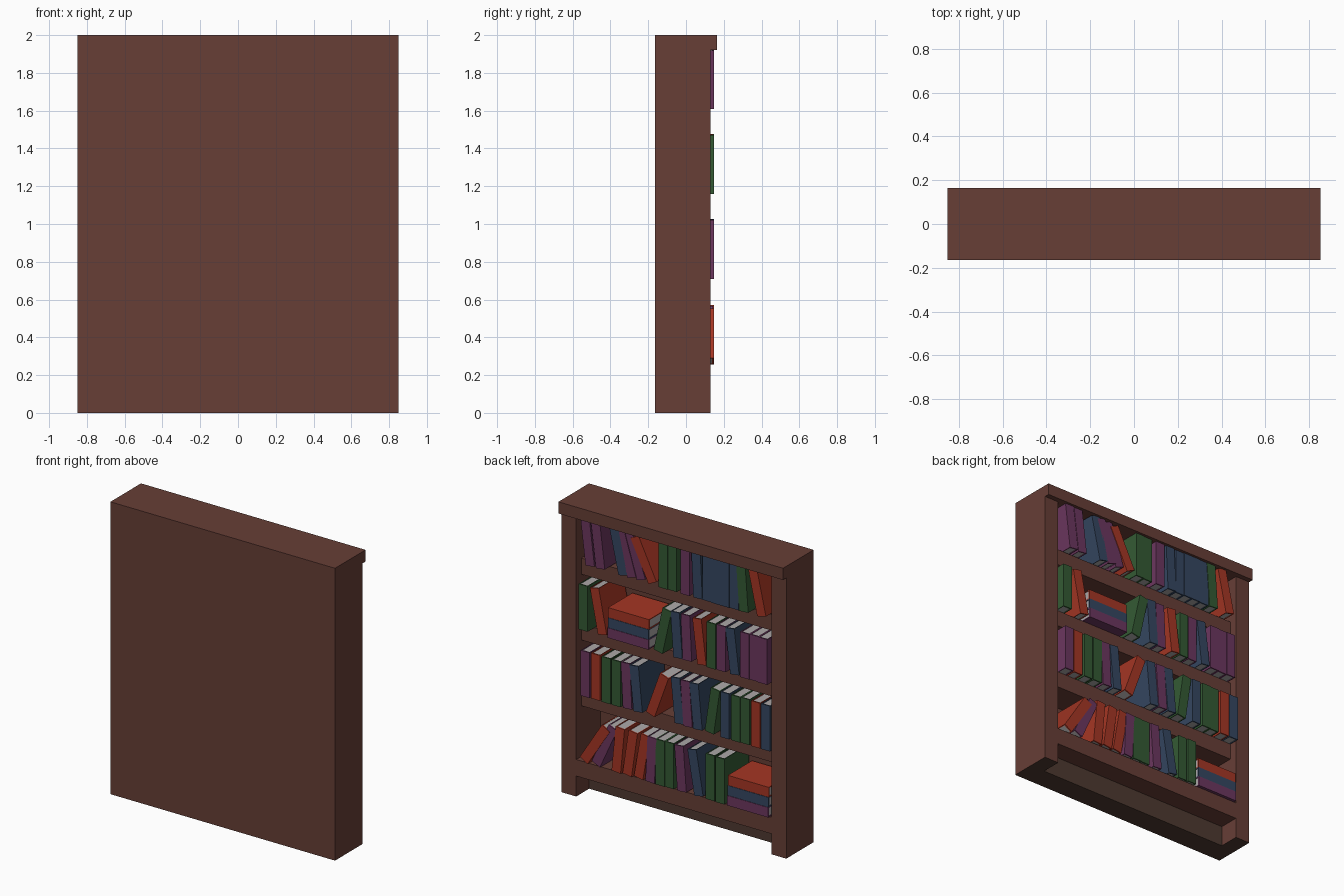
import bpy, bmesh, math
from mathutils import Matrix, Vector

if "Cube" in bpy.data.objects:
    bpy.data.objects.remove(bpy.data.objects["Cube"])


def mat(name, r, g, b):
    m = bpy.data.materials.new(name)
    lin = [((c / 255 + 0.055) / 1.055) ** 2.4 for c in (r, g, b)]
    m.diffuse_color = (*lin, 1)
    m.use_nodes = True
    m.node_tree.nodes["Principled BSDF"].inputs["Base Color"].default_value = m.diffuse_color
    return m


WOOD = mat("mahogany", 103, 62, 54)
DARK = mat("dark_base", 78, 57, 48)
PAGES = mat("pages", 172, 168, 168)
COVERS = {"R": mat("red_cover", 165, 54, 36), "P": mat("purple_cover", 108, 55, 95),
          "G": mat("green_cover", 52, 90, 52), "N": mat("navy_cover", 53, 71, 97)}


def add_box(bm, lo, hi, mi=0):
    lo, hi = Vector(lo), Vector(hi)
    mtx = Matrix.Translation((lo + hi) / 2) @ Matrix.Diagonal((*(hi - lo), 1))
    geo = bmesh.ops.create_cube(bm, size=1, matrix=mtx)
    for f in {f for v in geo["verts"] for f in v.link_faces}:
        f.material_index = mi


def finish(bm, name, mats):
    bm.normal_update()
    me = bpy.data.meshes.new(name)
    bm.to_mesh(me)
    bm.free()
    for m in mats:
        me.materials.append(m)
    ob = bpy.data.objects.new(name, me)
    bpy.context.collection.objects.link(ob)
    return ob


def part(name, lo, hi, m=WOOD, dark_bottom=False):
    bm = bmesh.new()
    add_box(bm, lo, hi)
    bm.normal_update()
    if dark_bottom:
        for f in bm.faces:
            f.material_index = int(f.normal.z < -0.5)
    return finish(bm, name, [m, DARK])


# Carcass: posts, back, crown, base; the open side faces +y
BACK, FRONT, IN = -0.165, 0.13, 0.74
for s, n in ((-1, "left_post"), (1, "right_post")):
    a, b = sorted((s * IN, s * 0.85))
    part(n, (a, BACK, 0), (b, FRONT, 1.92), WOOD, True)
part("back_panel", (-IN, BACK, 0), (IN, -0.135, 1.92), WOOD, True)
part("crown", (-0.85, BACK, 1.92), (0.85, 0.165, 2.0))
part("bottom_shelf", (-IN, -0.135, 0.14), (IN, FRONT, 0.253))
part("kick_board", (-IN, -0.135, 0), (IN, -0.01, 0.14), DARK)
LEVELS = [0.255, 0.71, 1.16, 1.61]
for z in LEVELS[1:]:
    part("shelf", (-IN, -0.135, z - 0.11), (IN, 0.075, z))

W, H, YB, YF = 0.068, 0.31, -0.12, 0.148


def book(name, c, side, yf):
    """Upright book standing on the origin corner, spine at +y, side picks the pivot."""
    bm = bmesh.new()
    x0, x1 = (0, W) if side > 0 else (-W, 0)
    t = 0.006
    add_box(bm, (x0, YB, 0), (x0 + t, yf, H))
    add_box(bm, (x1 - t, YB, 0), (x1, yf, H))
    add_box(bm, (x0 + t, yf - 0.01, 0), (x1 - t, yf, H))
    add_box(bm, (x0 + t, YB + 0.006, 0.004), (x1 - t, yf - 0.01, H - 0.004), 1)
    return finish(bm, name, [COVERS[c], PAGES])


# Books per shelf: colour, position from the +x end (in 1/132 units), lean at top
ROWS = [
    [("R", 578, 22), ("P", 590, 17), ("R", 611, 4), ("R", 622, 6), ("R", 633, 7),
     ("P", 645, 2), ("G", 655, 0), ("G", 664, 0), ("P", 677, -3), ("N", 694, -7),
     ("G", 705, 0), ("G", 715, 0)],
    [("P", 580, 0), ("R", 590, 0), ("G", 601, 0), ("G", 611, 0), ("P", 622, -2),
     ("N", 633, -4), ("R", 645, 14), ("N", 674, -4), ("P", 683, -3), ("N", 693, -4),
     ("G", 704, 6), ("N", 720, 0), ("G", 731, 0), ("G", 740, 0), ("R", 751, 0),
     ("N", 762, 0)],
    [("G", 578, 0), ("R", 597, -8), ("G", 653, 9), ("N", 673, -3), ("P", 682, -2),
     ("R", 697, -5), ("G", 706, 0), ("P", 716, 0), ("N", 730, -5), ("P", 740, 0),
     ("P", 749, 0), ("P", 758, 0)],
    [("P", 585, -5), ("P", 595, -5), ("N", 618, -9), ("P", 627, -12), ("P", 636, -13),
     ("R", 648, -18), ("G", 658, 0), ("G", 667, 0), ("P", 680, 0), ("N", 693, -2),
     ("N", 702, 0), ("N", 711, 0), ("N", 720, 0), ("N", 729, 0), ("G", 739, -3),
     ("R", 757, -9)],
]
for z, row in zip(LEVELS, ROWS):
    for i, (c, px, d) in enumerate(row):
        x = 0.85 - (px - 559.4) / 132.4
        side = 1 if d > 0 else -1
        ob = book("book", c, side, YF - 0.004 * (i % 3 == 1))
        if d > 0:
            x -= W
        ob.location = (max(x, -IN + (0 if d > 0 else W)), 0, z)
        ob.rotation_euler.y = -math.asin(d / 132.4 / H)

# Piles of three books lying flat
for z, px in ((LEVELS[2], 607), (LEVELS[0], 727)):
    x = 0.85 - (px - 559.4) / 132.4
    for k, c in enumerate("PNR"):
        ob = book("stacked_book", c, 1, YF - 0.003 * k)
        ob.location = (max(x - H, -IN), 0, z + (k + 1) * W)
        ob.rotation_euler.y = math.pi / 2
